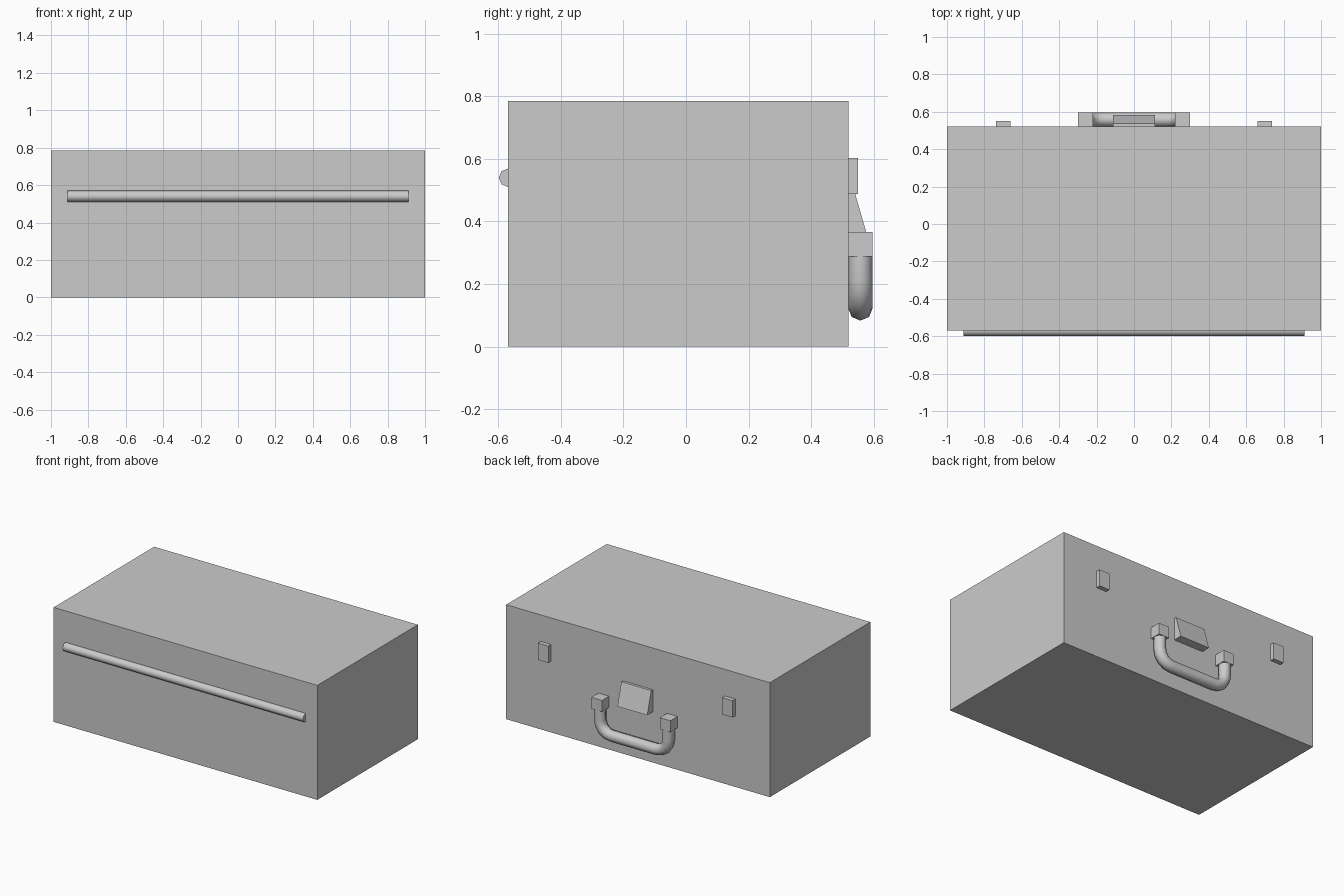
import bpy, bmesh
from math import sin, cos, pi
from mathutils import Vector

if "Cube" in bpy.data.objects:
    bpy.data.objects.remove(bpy.data.objects["Cube"])

BACK, FRONT = 0.52, -0.569   # case faces that carry the fittings


def make(name, bm, smooth=False):
    bmesh.ops.recalc_face_normals(bm, faces=bm.faces)
    me = bpy.data.meshes.new(name)
    bm.to_mesh(me)
    bm.free()
    ob = bpy.data.objects.new(name, me)
    bpy.context.collection.objects.link(ob)
    if smooth:
        bpy.ops.object.select_all(action='DESELECT')
        ob.select_set(True)
        bpy.context.view_layer.objects.active = ob
        bpy.ops.object.shade_smooth_by_angle(angle=pi / 3)
    return ob


def box(name, lo, hi):
    bm = bmesh.new()
    bmesh.ops.create_cube(bm, size=1)
    for v in bm.verts:
        v.co = [(a + b) / 2 + c * (b - a) for a, b, c in zip(lo, hi, v.co)]
    return make(name, bm)


def prism(name, profile, x0, x1):
    """Extrude a (y, z) profile along x."""
    bm = bmesh.new()
    face = bm.faces.new([bm.verts.new((x0, y, z)) for y, z in profile])
    ext = bmesh.ops.extrude_face_region(bm, geom=[face])['geom']
    bmesh.ops.translate(bm, vec=(x1 - x0, 0, 0),
                        verts=[g for g in ext if isinstance(g, bmesh.types.BMVert)])
    return make(name, bm)


def tube(name, path, radius, sides=8):
    """Sweep a polygon ring along a path lying in a plane of constant y."""
    bm = bmesh.new()
    pts = [Vector(p) for p in path]
    across = Vector((0, 1, 0))
    rings = []
    for i, p in enumerate(pts):
        t = (pts[min(i + 1, len(pts) - 1)] - pts[max(i - 1, 0)]).normalized()
        n = t.cross(across)
        rings.append([bm.verts.new(p + radius * (n * cos(2 * pi * k / sides)
                                                 + across * sin(2 * pi * k / sides)))
                      for k in range(sides)])
    for a, b in zip(rings, rings[1:]):
        for k in range(sides):
            j = (k + 1) % sides
            bm.faces.new((a[k], a[j], b[j], b[k]))
    bm.faces.new(rings[0])
    bm.faces.new(rings[-1])
    return make(name, bm, smooth=True)


# Case body
box("case", (-1, FRONT, 0), (1, BACK, 0.785))

# Long hinge rod, half sunk into the front face
tube("hinge_rod", [(-0.912, FRONT, 0.54), (0.912, FRONT, 0.54)], 0.03)

# Latches and handle mounts, one of each per side
for side, s in (("left", -1), ("right", 1)):
    xs = sorted((s * 0.66, s * 0.738))
    box("latch_" + side, (xs[0], BACK, 0.488), (xs[1], 0.55, 0.603))
    xs = sorted((s * 0.22, s * 0.30))
    box("handle_mount_" + side, (xs[0], BACK, 0.288), (xs[1], 0.597, 0.366))

# Wedge-shaped lock plate
prism("lock_plate", [(BACK, 0.348), (0.582, 0.348), (0.538, 0.5), (BACK, 0.5)], -0.113, 0.113)

# Carrying handle: two legs, rounded corners, straight grip
X, Z, R, N = 0.26, 0.122, 0.09, 4
half = [(X, 0.3)] + [(X - R + R * cos(a), Z + R - R * sin(a))
                     for a in (i * pi / 2 / N for i in range(N + 1))]
path = [(x, 0.558, z) for x, z in half] + [(-x, 0.558, z) for x, z in reversed(half)]
tube("handle", path, 0.039)
